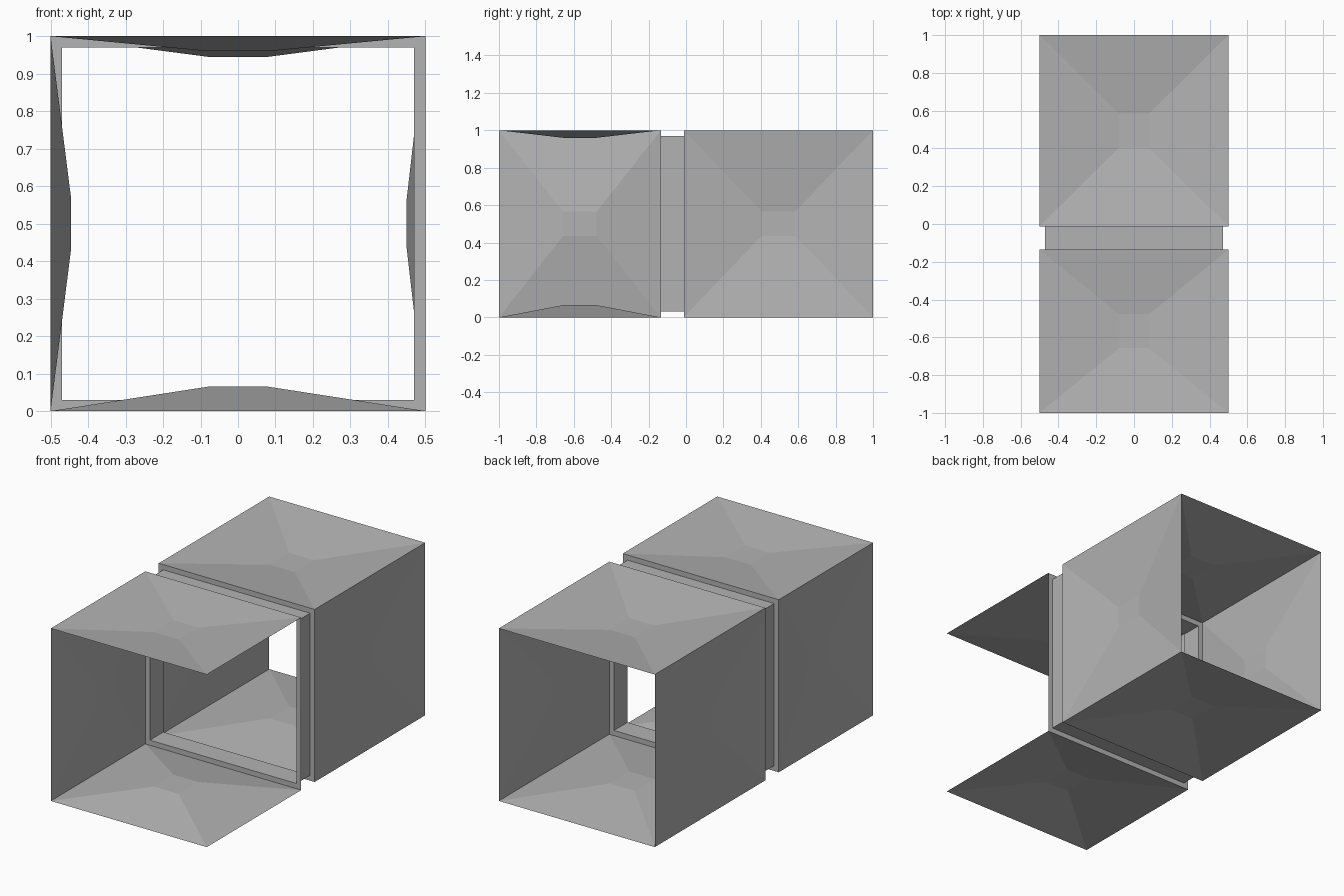
import bpy
import bmesh
from math import radians
from mathutils import Matrix, Vector

if "Cube" in bpy.data.objects:
    bpy.data.objects.remove(bpy.data.objects["Cube"])

grey = bpy.data.materials.new("plain grey")
grey.use_nodes = True
colour = (0.45, 0.45, 0.45, 1)
grey.diffuse_color = colour
grey.node_tree.nodes["Principled BSDF"].inputs["Base Color"].default_value = colour

# Degrees turned about the tube's long axis for each wall
SIDES = {"top": 0, "left": 90, "bottom": 180, "right": 270}
HALF = 0.5      # half width of the tube
NECK = 0.47     # half width of the collar
FRONT, STEP_FRONT, STEP_BACK, BACK = -1, -0.135, -0.012, 1


def finish(bm, name):
    mesh = bpy.data.meshes.new(name)
    bm.to_mesh(mesh)
    bm.free()
    mesh.materials.append(grey)
    bpy.context.collection.objects.link(bpy.data.objects.new(name, mesh))


def rectangle(bm, half_x, y0, y1, z):
    return [bm.verts.new((x, y, z)) for x, y in
            ((-half_x, y0), (half_x, y0), (half_x, y1), (-half_x, y1))]


def place(bm, side):
    turn = (Matrix.Translation(Vector((0, 0, HALF)))
            @ Matrix.Rotation(radians(SIDES[side]), 4, "Y"))
    bmesh.ops.transform(bm, matrix=turn, verts=bm.verts)


def dented_panel(name, side, y0, y1, depth):
    """Thin wall whose small middle rectangle is pushed inward."""
    bm = bmesh.new()
    flat = 0.08 if side in ("top", "bottom") else 0.065
    mid = (y0 + y1) / 2
    outer = rectangle(bm, HALF, y0, y1, HALF)
    inner = rectangle(bm, flat, mid - 0.09, mid + 0.09, HALF - depth)
    bm.faces.new(inner)
    for i in range(4):
        j = (i + 1) % 4
        bm.faces.new((outer[i], outer[j], inner[j], inner[i]))
    place(bm, side)
    finish(bm, name)


def collar_wall(name, side):
    """Recessed strip with a step up to the tube at each end."""
    bm = bmesh.new()
    profile = ((HALF, STEP_FRONT), (NECK, STEP_FRONT),
               (NECK, STEP_BACK), (HALF, STEP_BACK))
    rows = [[bm.verts.new((s * r, y, r)) for s in (-1, 1)] for r, y in profile]
    for a, b in zip(rows, rows[1:]):
        bm.faces.new((a[0], a[1], b[1], b[0]))
    place(bm, side)
    finish(bm, name)


# Front section: the left wall is left open
for side, depth in {"top": 0.04, "bottom": 0.065, "right": 0.055}.items():
    dented_panel("front_" + side + "_panel", side, FRONT, STEP_FRONT, depth)

# Back section: all four walls
for side, depth in {"top": 0.055, "bottom": 0.055,
                    "right": 0.05, "left": 0.05}.items():
    dented_panel("back_" + side + "_panel", side, STEP_BACK, BACK, depth)

# Collar joining the sections
for side in SIDES:
    collar_wall("collar_" + side, side)
